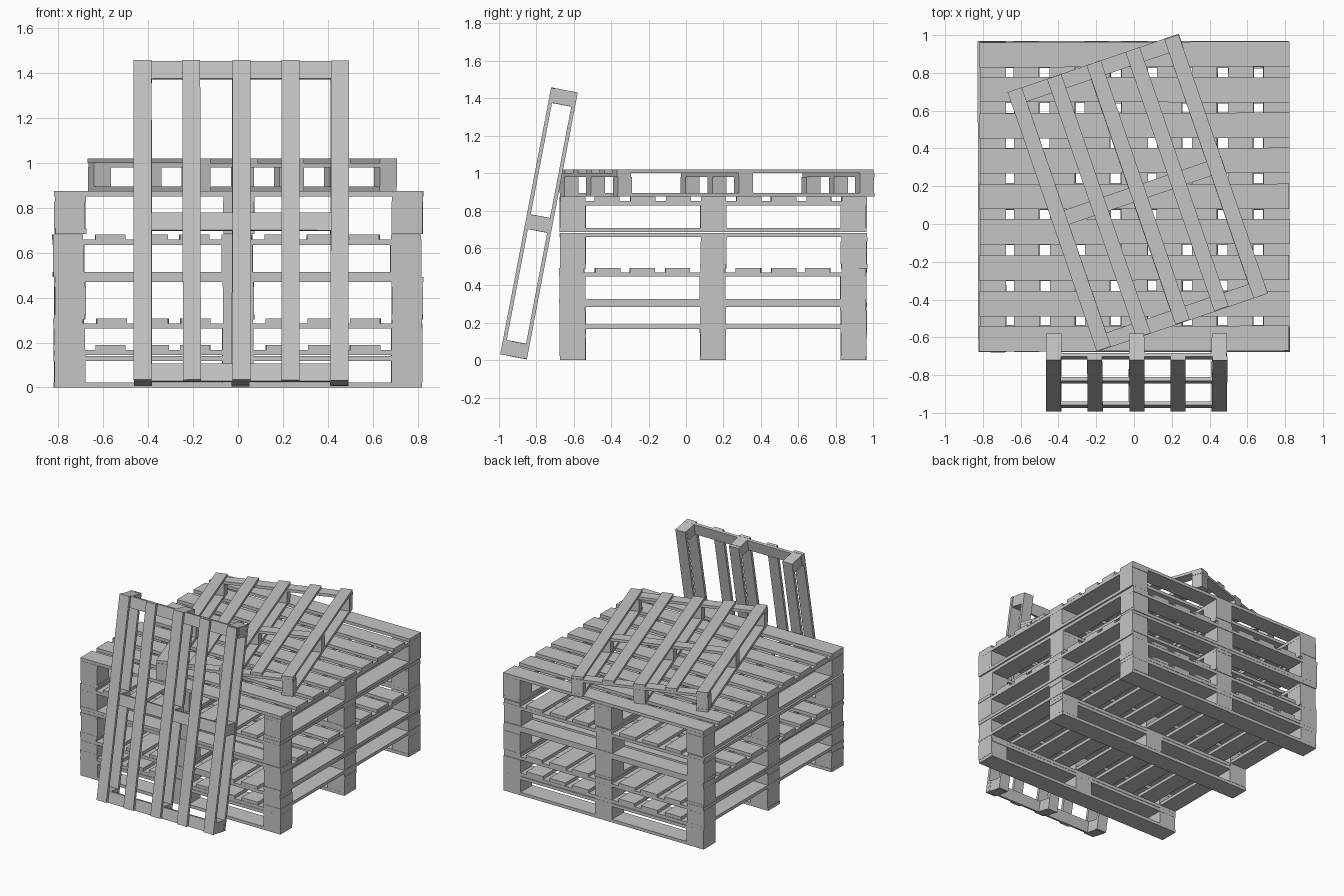
import bpy, bmesh, random
from math import radians
from mathutils import Matrix, Vector

random.seed(4)
cube = bpy.data.objects.get("Cube")
if cube:
    bpy.data.objects.remove(cube)

# One weathered grey for all the timber
wood = bpy.data.materials.new("grey_wood")
wood.use_nodes = True
GREY = (0.56, 0.56, 0.56, 1)
wood.diffuse_color = GREY
wood.node_tree.nodes["Principled BSDF"].inputs["Base Color"].default_value = GREY


def spread(count, span, width):
    """Centres of evenly spaced boards filling a span."""
    step = (span - width) / (count - 1)
    return [(width - span) / 2 + i * step for i in range(count)]


def make_part(name, boards, place, wobble):
    """Join boxes, each (centre, size), into one object with a little unevenness."""
    bm = bmesh.new()
    for centre, size in boards:
        shift = Vector((random.uniform(-wobble, wobble), random.uniform(-wobble, wobble), 0))
        twist = Matrix.Rotation(random.uniform(-wobble, wobble), 4, 'Z')
        m = Matrix.Translation(Vector(centre) + shift) @ twist @ Matrix.Diagonal((*size, 1))
        bmesh.ops.create_cube(bm, size=1, matrix=m)
    mesh = bpy.data.meshes.new(name)
    bm.to_mesh(mesh)
    bm.free()
    mesh.materials.append(wood)
    obj = bpy.data.objects.new(name, mesh)
    obj.matrix_world = place
    bpy.context.collection.objects.link(obj)


def pallet(name, place, width, length, height, slats, slat_w, beam_w, t, long_runners):
    """Slats run along local y; stringers run along x; z = 0 is the underside."""
    xs = spread(3, width, beam_w)
    ys = spread(3, length, beam_w)
    block_h = height - 3 * t
    deck = [((x, 0, height - t / 2), (slat_w, length, t)) for x in spread(slats, width, slat_w)]
    stringers = [((0, y, height - t * 1.5), (width, beam_w, t)) for y in ys]
    blocks = [((x, y, t + block_h / 2), (beam_w, beam_w, block_h)) for x in xs for y in ys]
    if long_runners:
        runners = [((x, 0, t / 2), (beam_w, length, t)) for x in xs]
    else:
        runners = [((0, y, t / 2), (width, beam_w, t)) for y in ys]
    for part, boards, wobble in (("deck_slats", deck, 0.003), ("stringers", stringers, 0.002),
                                 ("blocks", blocks, 0.002), ("runners", runners, 0.002)):
        make_part(f"{name}_{part}", boards, place, wobble)


def big_pallet(name, x, y, z, turn):
    place = Matrix.Translation((x, y, z)) @ Matrix.Rotation(radians(turn), 4, 'Z')
    pallet(name, place, 1.64, 1.64, 0.19, 9, 0.133, 0.138, 0.023, False)


def small_pallet(name, place):
    pallet(name, place, 0.955, 1.45, 0.145, 5, 0.08, 0.08, 0.02, True)


# Stack of big pallets, alternating direction; the lowest two are nested
big_pallet("bottom_pallet", 0.0, 0.145, 0.0, 0)
big_pallet("nested_pallet", 0.0, 0.145, 0.118, 0)
big_pallet("lower_pallet", 0.003, 0.143, 0.303, 90)
big_pallet("middle_pallet", -0.004, 0.147, 0.491, 0)
big_pallet("upper_pallet", 0.003, 0.145, 0.684, 90)

# Small pallet lying askew on the stack
small_pallet("top_small_pallet",
             Matrix.Translation((0.02, 0.165, 0.875)) @ Matrix.Rotation(radians(18.9), 4, 'Z'))

# Small pallet leaning against the front, slats outward
small_pallet("leaning_pallet",
             Matrix.Translation((0.013, -0.786, 0.731)) @ Matrix.Rotation(radians(79.2), 4, 'X')
             @ Matrix.Translation((0, 0, -0.0725)))
